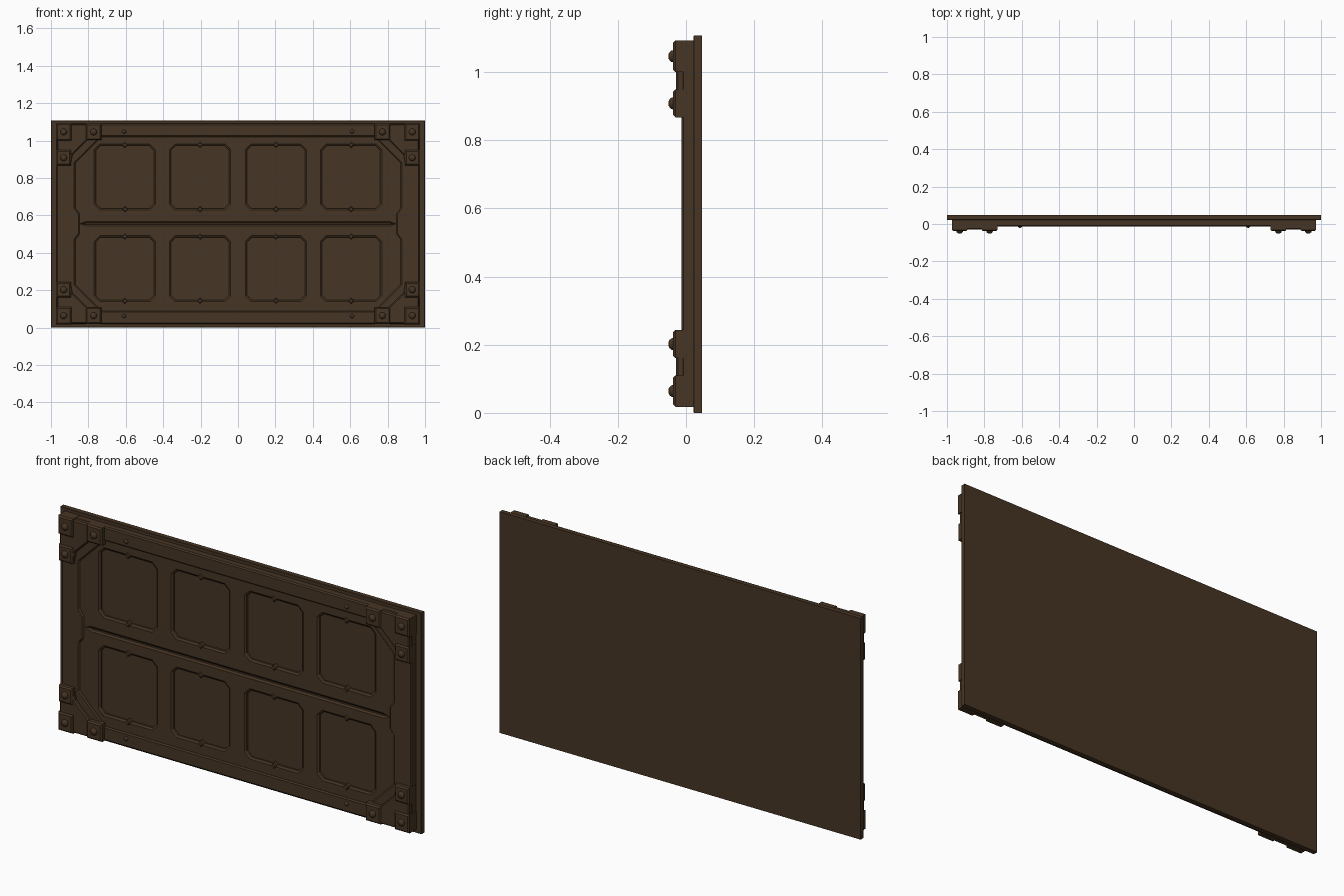
import bpy, bmesh, math
from mathutils import Vector, Matrix

if "Cube" in bpy.data.objects:
    bpy.data.objects.remove(bpy.data.objects["Cube"])

brown = bpy.data.materials.new("dark brown")
brown.diffuse_color = (0.062, 0.035, 0.017, 1)
brown.use_nodes = True
brown.node_tree.nodes["Principled BSDF"].inputs["Base Color"].default_value = brown.diffuse_color
MID = 0.555  # height of the horizontal symmetry line


def finish(name, bm):
    bmesh.ops.recalc_face_normals(bm, faces=bm.faces)
    me = bpy.data.meshes.new(name)
    bm.to_mesh(me)
    bm.free()
    ob = bpy.data.objects.new(name, me)
    bpy.context.collection.objects.link(ob)
    me.materials.append(brown)
    return ob


def area(p):
    return sum(a[0] * b[1] - b[0] * a[1] for a, b in zip(p, p[1:] + p[:1])) / 2


def inset(p, d):
    """Move each corner of a loop to its left by d, with mitred corners."""
    out = []
    for i, q in enumerate(p):
        q, a, b = Vector(q), Vector(p[i - 1]), Vector(p[(i + 1) % len(p)])
        u, v = (q - a).normalized(), (b - q).normalized()
        n1, n2 = Vector((-u.y, u.x)), Vector((-v.y, v.x))
        out.append(q + (n1 + n2) * (d / max(0.3, 1 + n1.dot(n2))))
    return out


def plate(name, outer, front, back, bevel, holes=(), slope=1.0):
    """Plate facing -y, with bevelled front edges and optional holes."""
    bm = bmesh.new()
    front_edges, back_edges = [], []
    for k, loop in enumerate([outer, *holes]):
        loop = list(loop)
        if (area(loop) < 0) == (k == 0):
            loop.reverse()
        rings = [[bm.verts.new((p[0], y, p[1])) for p in pts] for pts, y in
                 ((inset(loop, bevel), front), (loop, front + bevel * slope), (loop, back))]
        n = len(loop)
        for r, s in zip(rings, rings[1:]):
            for i in range(n):
                j = (i + 1) % n
                bm.faces.new((r[i], r[j], s[j], s[i]))
        front_edges += [bm.edges.get((rings[0][i], rings[0][(i + 1) % n])) for i in range(n)]
        back_edges += [bm.edges.get((rings[2][i], rings[2][(i + 1) % n])) for i in range(n)]
    for e in (front_edges, back_edges):
        bmesh.ops.triangle_fill(bm, edges=e, use_beauty=True, use_dissolve=False, normal=(0, -1, 0))
    return finish(name, bm)


def rect(cx, cz, w, h, c=0.0):
    """Rectangle, with cut corners if c > 0."""
    a, b = w / 2, h / 2
    if not c:
        return [(cx - a, cz - b), (cx + a, cz - b), (cx + a, cz + b), (cx - a, cz + b)]
    return [(cx - a + c, cz - b), (cx + a - c, cz - b), (cx + a, cz - b + c), (cx + a, cz + b - c),
            (cx + a - c, cz + b), (cx - a + c, cz + b), (cx - a, cz + b - c), (cx - a, cz - b + c)]


def dome(name, x, y, z, r, depth):
    bm = bmesh.new()
    bmesh.ops.create_uvsphere(bm, u_segments=12, v_segments=8, radius=1,
                              matrix=Matrix.Translation((x, y, z)) @ Matrix.Diagonal((r, depth, r, 1)))
    ob = finish(name, bm)
    for f in ob.data.polygons:
        f.use_smooth = True


# Flat back plate
plate("back_plate", rect(0, 0.5535, 2, 1.107), 0.022, 0.047, 0.002)

# Raised border with cut corners and a step half way up each side
half = [(0.73, 0.09), (0.87, 0.23), (0.87, 0.47), (0.848, 0.50)]
right = half + [(x, 2 * MID - z) for x, z in reversed(half)]
opening = right + [(-x, z) for x, z in reversed(right)]
plate("border_frame", rect(0, MID, 1.94, 1.07), -0.013, 0.023, 0.006, [opening])

# Inner panel with eight openings and a pointed centre groove
columns = (-0.605, -0.203, 0.203, 0.605)
rows = (0.315, 0.805)
openings = [rect(x, z, 0.31, 0.335, 0.025) for x in columns for z in rows]
groove = [(-0.835, MID), (-0.81, MID - 0.004), (0.81, MID - 0.004),
          (0.835, MID), (0.81, MID + 0.004), (-0.81, MID + 0.004)]
plate("inner_panel", rect(0, MID, 1.80, 0.98), -0.006, 0.023, 0.009,
      openings + [groove], 0.7)
plate("recess_floor", rect(0, MID, 1.78, 0.96), 0.010, 0.0225, 0.001)

# Small diamond studs above and below each opening
for x in columns:
    for z in rows:
        for s in (-1, 1):
            c = z + s * 0.172
            plate("diamond_stud", [(x - 0.016, c), (x, c - 0.016), (x + 0.016, c), (x, c + 0.016)],
                  -0.010, 0.012, 0.004)

# Corner brackets: L-shaped plate, three raised pads, three round bolts
ell = [(0.968, 1.088), (0.968, 0.872), (0.895, 0.872), (0.885, 0.925),
       (0.80, 1.008), (0.735, 1.015), (0.735, 1.088)]
pads = ((0.932, 1.046, 0.082, 0.092), (0.772, 1.046, 0.084, 0.088), (0.932, 0.908, 0.078, 0.082))
for sx in (-1, 1):
    for sz in (-1, 1):
        def at(x, z):
            return (sx * x, MID + sz * (z - MID))
        plate("corner_bracket", [at(*p) for p in ell], -0.030, 0.023, 0.006)
        for x, z, w, h in pads:
            cx, cz = at(x, z)
            plate("bracket_pad", rect(cx, cz, w, h), -0.038, 0.023, 0.007)
            dome("bracket_bolt", cx, -0.037, cz, 0.018, 0.015)
        # Little pegs on the top and bottom rails
        px, pz = at(0.61, 1.048)
        dome("rail_peg", px, -0.012, pz, 0.011, 0.009)
